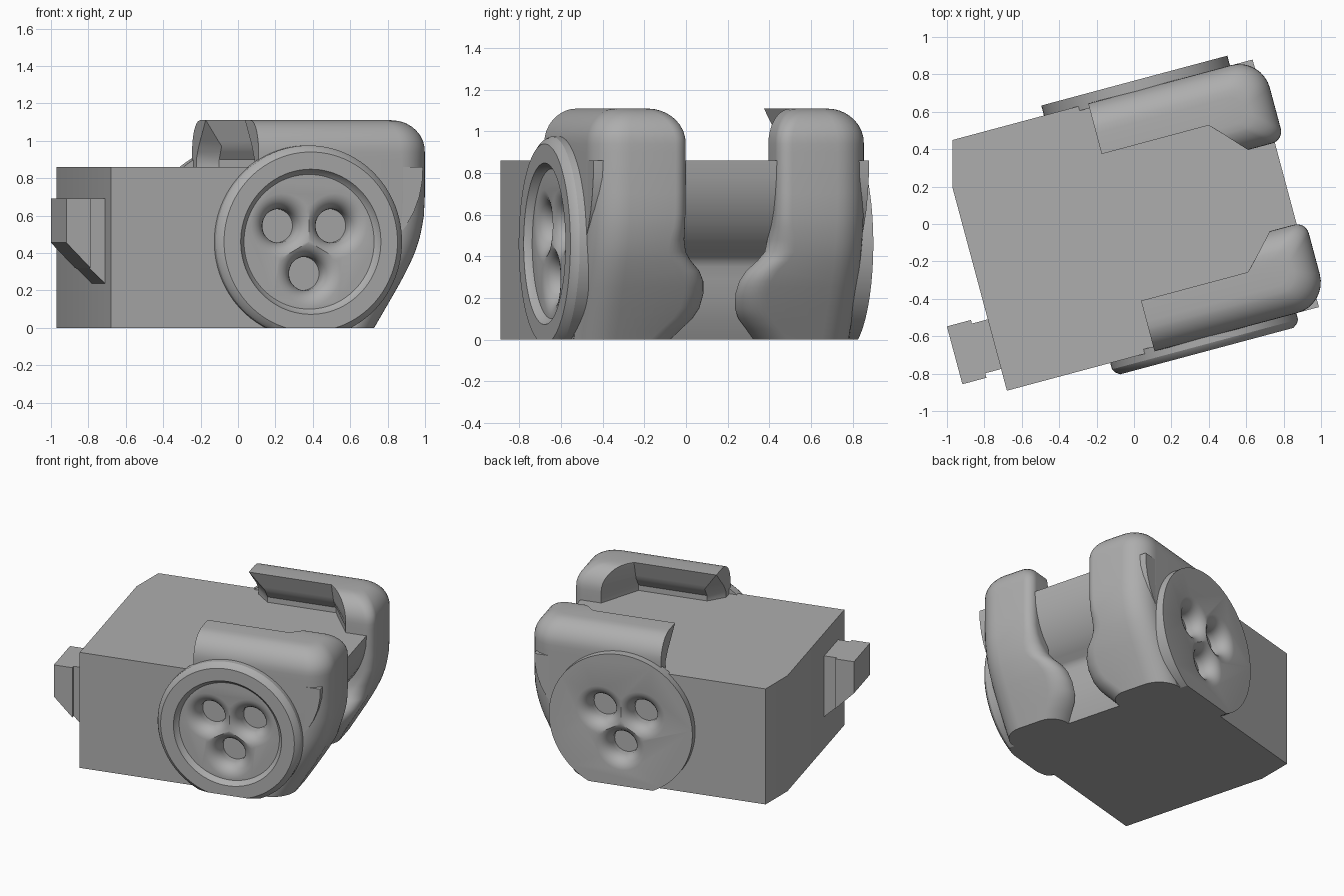
import bpy, bmesh, math
from mathutils import Matrix, Vector

if "Cube" in bpy.data.objects:
    bpy.data.objects.remove(bpy.data.objects["Cube"])

grey = bpy.data.materials.new("plain grey")
grey.diffuse_color = (0.42, 0.42, 0.42, 1)
grey.use_nodes = True
grey.node_tree.nodes["Principled BSDF"].inputs["Base Color"].default_value = grey.diffuse_color
TURN = Matrix.Rotation(math.radians(15), 4, 'Z')   # whole model is turned on its base


def finish(bm, name):
    bmesh.ops.remove_doubles(bm, verts=bm.verts, dist=1e-5)
    bmesh.ops.recalc_face_normals(bm, faces=bm.faces)
    bm.transform(TURN)
    me = bpy.data.meshes.new(name)
    bm.to_mesh(me)
    bm.free()
    me.materials.append(grey)
    ob = bpy.data.objects.new(name, me)
    bpy.context.collection.objects.link(ob)
    return ob


def slice_off(bm, co, no):
    cut = bmesh.ops.bisect_plane(bm, geom=bm.verts[:] + bm.edges[:] + bm.faces[:], dist=1e-6,
                                 plane_co=co, plane_no=no, clear_outer=True)
    edges = [e for e in cut['geom_cut'] if isinstance(e, bmesh.types.BMEdge)]
    bmesh.ops.holes_fill(bm, edges=edges, sides=0)


def loft(bm, rings):
    rows = [[bm.verts.new(p) for p in ring] for ring in rings]
    n = len(rows[0])
    for a, b in zip(rows, rows[1:]):
        for i in range(n):
            j = (i + 1) % n
            bm.faces.new((a[i], a[j], b[j], b[i]))
    bm.faces.new(rows[0])
    bm.faces.new(rows[-1])


def prism(profile, y0, y1):
    bm = bmesh.new()
    loft(bm, [[(x, y, z) for x, z in profile] for y in (y0, y1)])
    return bm


def lathe(profile, x, z, side, seg):
    """Closed turned solid on a sideways axis; profile is (radius, distance out)."""
    bm = bmesh.new()
    loft(bm, [[(x + r * math.cos(2 * math.pi * i / seg), side * d, z + r * math.sin(2 * math.pi * i / seg))
               for i in range(seg)] for r, d in profile])
    return bm


def lerp(table, z):
    for (z0, a), (z1, b) in zip(table, table[1:]):
        if z <= z1:
            return a + (b - a) * (z - z0) / (z1 - z0)
    return table[-1][1]


def corner(cx, cy, r, a0, a1, n=8):
    return [(cx + r * math.cos(math.radians(a0 + (a1 - a0) * i / n)),
             cy + r * math.sin(math.radians(a0 + (a1 - a0) * i / n))) for i in range(n + 1)]


# Body: side profile with a hollowed nose, one rear corner trimmed
body_bm = prism([(-.887, 0), (-.887, .86), (.84, .86), (.836, .78), (.82, .7), (.79, .62), (.75, .55),
                 (.7, .485), (.64, .43), (.59, .4), (.57, .38), (.56, .35), (.555, .29), (.54, .2),
                 (.515, .1), (.47, 0)], -.685, .685)
slice_off(body_bm, (-.885, .444, 0), (-.242, .065, 0))
body = finish(body_bm, "body")

# Claws: horizontal outlines stacked by height
REACH = [(0, .61), (.1, .67), (.2, .73), (.3, .787), (.4, .835), (.5, .868), (.6, .885), (.7, .89), (2, .89)]
TIP = [(0, .21), (.05, .165), (.1, .118), (.15, .092), (.22, .083), (.28, .093), (.33, .12),
       (.38, .17), (.42, .2), (.48, .218), (.56, .225), (2, .225)]
INNER = [(0, .5), (.9, .5), (.97, .45), (1.11, .406)]
LEAD = [(0, .1), (.97, .1), (1.11, .001)]
HEIGHTS = [0, .05, .1, .15, .19, .22, .25, .28, .33, .38, .42, .48, .54, .6, .7, .86, .9,
           .94, .97, 1.0, 1.03, 1.055, 1.075, 1.09, 1.1, 1.106, 1.11]


def claw_outline(z, side):
    r = .165
    over = max(0, z - (1.11 - r))
    inset = r - math.sqrt(max(0, r * r - over * over))
    right, tip = lerp(REACH, z) - inset, lerp(TIP, z) + inset * .9
    wall, lead = lerp(INNER, z), lerp(LEAD, z)
    out = .686 - inset
    rt = lerp([(0, .13), (.4, .12), (.56, .065), (2, .065)], z)
    rc = max(.04, .17 - inset * .6)
    root = min(.522 + (.409 - tip) * .92, right - rt - .01)
    pts = [(-.07, out)] + corner(right - rc, out - rc, rc, 90, 0)
    pts += corner(right - rt, tip + rt, rt, 0, -90)
    pts += [(root, tip), (.522 if z > .6 else min(.522, root - .05), max(wall, tip + .005)),
            (-.07 + lead, wall), (-.07, wall + lead)]
    return [(x, side * y, z) for x, y in pts]


cut_targets = {-1: [body], 1: [body]}
for side, label in ((-1, "front"), (1, "back")):
    bm = bmesh.new()
    loft(bm, [claw_outline(z, side) for z in HEIGHTS])
    cut_targets[side].append(finish(bm, label + "_claw"))

# Round side discs, flat along the base
DISCS = {
    -1: ("front_disc", .722, [(.515, .66), (.515, .72), (.505, .738), (.48, .757), (.388, .757),
                              (.375, .735), (.36, .722)]),
    1: ("back_disc", .74, [(.515, .66), (.515, .74)]),
}
for side, (name, face, profile) in DISCS.items():
    bm = lathe(profile, .2, .46, side, 96)
    slice_off(bm, (0, 0, 0), (0, 0, -1))
    cut_targets[side].append(finish(bm, name))
    # Three flared finger holes
    for angle in (30, 150, 270):
        a = math.radians(angle)
        flare = [(.09, -.13), (.09, -.085), (.094, -.065), (.102, -.045), (.115, -.027), (.132, -.013),
                 (.152, -.004), (.175, .0005), (.175, .02)]
        cutter = finish(lathe([(r, face + d) for r, d in flare], .2 + .17 * math.cos(a),
                              .46 + .17 * math.sin(a), side, 48), "hole_cutter")
        cutter.hide_render = True
        for ob in cut_targets[side]:
            mod = ob.modifiers.new("hole", 'BOOLEAN')
            mod.operation, mod.solver, mod.object = 'DIFFERENCE', 'EXACT', cutter
            bpy.context.view_layer.objects.active = ob
            bpy.ops.object.modifier_apply(modifier=mod.name)
        bpy.data.objects.remove(cutter)

# Latch on the left end: stem and wider cap with a sloped underside
finish(prism([(-.88, .69), (-.98, .69), (-.98, .325), (-.88, .23)], -.565, -.29), "latch_stem")
finish(prism([(-1.108, .69), (-.975, .69), (-.975, .32), (-1.108, .455)], -.59, -.27), "latch_cap")

for ob in bpy.data.objects:
    bpy.ops.object.select_all(action='DESELECT')
    ob.select_set(True)
    bpy.context.view_layer.objects.active = ob
    bpy.ops.object.shade_smooth_by_angle(angle=math.radians(28))
